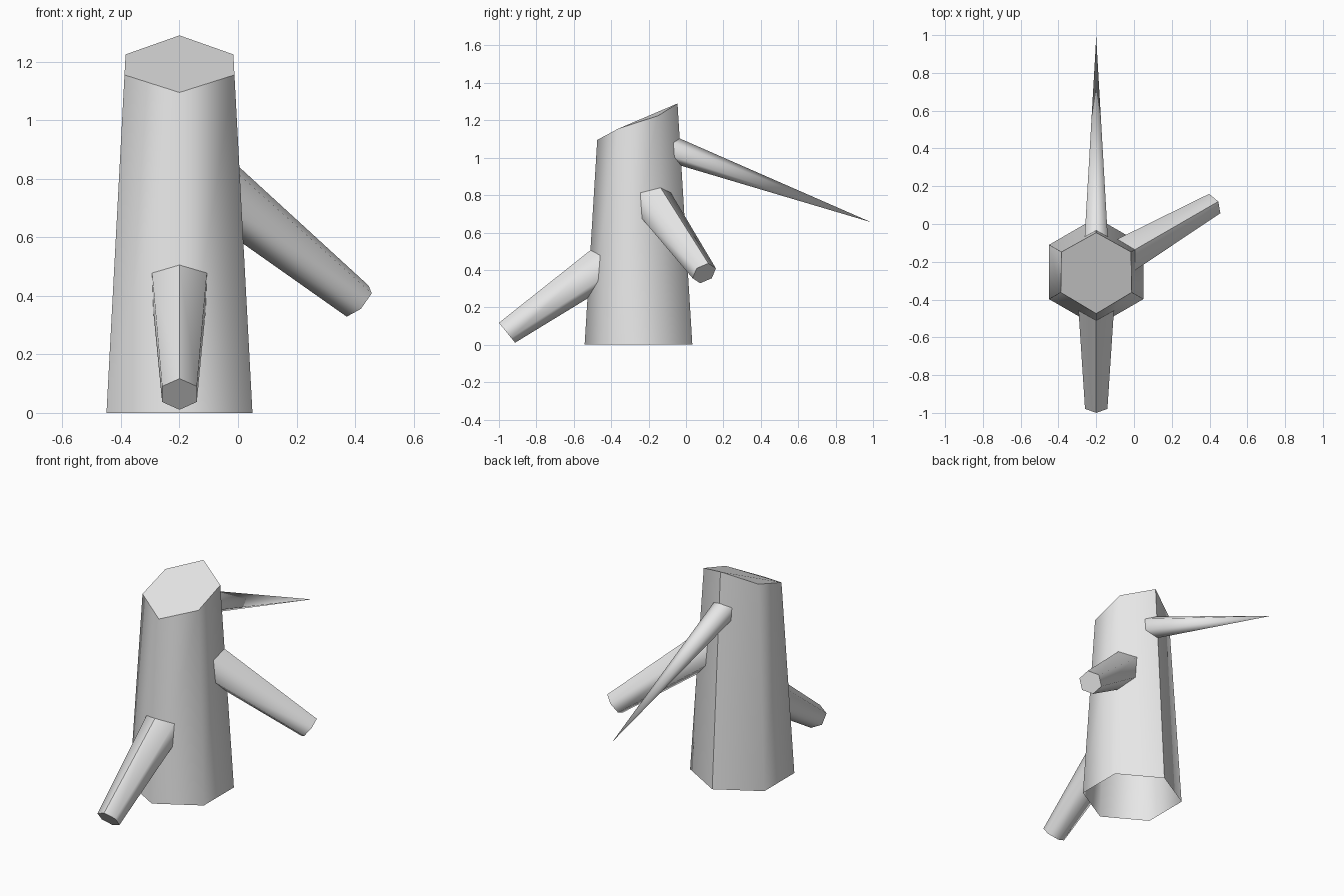
import bpy, bmesh
from math import sin, cos, pi, radians
from mathutils import Vector, Matrix

cube = bpy.data.objects.get("Cube")
if cube:
    bpy.data.objects.remove(cube)

AXIS = Vector((-0.2, -0.254, 0))      # centre line of the trunk
BASE_R, TAPER = 0.288, 0.0615         # radius at the ground, loss per unit of height

grey = bpy.data.materials.new("plain_grey")
grey.use_nodes = True
grey.diffuse_color = (0.8, 0.8, 0.8, 1)
grey.node_tree.nodes["Principled BSDF"].inputs["Base Color"].default_value = grey.diffuse_color


def loft(name, start, end, seam=None):
    """Six sides between two open rings, capped at the end, with one hard seam."""
    bm = bmesh.new()
    a = [bm.verts.new(p) for p in start]
    b = [bm.verts.new(p) for p in end]
    for i in range(6):
        j = (i + 1) % 6
        bm.faces.new((a[i], a[j], b[j], b[i])).smooth = True
    cap = bm.faces.new(b)
    for e in cap.edges:
        e.smooth = False
    if seam is not None:
        bm.edges.get((a[seam], b[seam])).smooth = False
    bmesh.ops.remove_doubles(bm, verts=bm.verts, dist=0.0005)
    bmesh.ops.recalc_face_normals(bm, faces=bm.faces)
    mesh = bpy.data.meshes.new(name)
    bm.to_mesh(mesh)
    bm.free()
    mesh.materials.append(grey)
    obj = bpy.data.objects.new(name, mesh)
    obj.location = AXIS
    bpy.context.collection.objects.link(obj)


def trunk_point(i, z):
    angle = i * pi / 3 - pi / 2
    r = BASE_R - TAPER * z
    return Vector((r * cos(angle), r * sin(angle), z))


def inside_trunk(p):
    limit = (BASE_R - TAPER * p.z) * cos(pi / 6)
    return all(p.x * cos(k * pi / 3) + p.y * sin(k * pi / 3) < limit for k in range(6))


def branch_ring(reach, height, radius, tilt):
    """Hexagon facing outward along +x, leaning down by the tilt."""
    up = Vector((sin(radians(tilt)), 0, cos(radians(tilt))))
    centre = Vector((reach, 0, height))
    return [centre + radius * (cos(k * pi / 3) * up + sin(k * pi / 3) * Vector((0, 1, 0)))
            for k in range(6)]


def branch(name, azimuth, root, tip, lift=0, seam=None):
    """Tapered branch whose root is trimmed to the trunk surface."""
    place = Matrix.Translation((0, 0, lift)) @ Matrix.Rotation(radians(azimuth), 4, 'Z')
    outer = [place @ p for p in branch_ring(*tip)]
    inner = [place @ p for p in branch_ring(*root)]
    trimmed = []
    for q, p in zip(inner, outer):
        lo, hi = 0.0, 1.0
        for _ in range(30):
            mid = (lo + hi) / 2
            if inside_trunk(q.lerp(p, mid)):
                lo = mid
            else:
                hi = mid
        trimmed.append(q.lerp(p, lo))
    loft(name, trimmed, outer, seam)


# Trunk: open below, slanted cut on top
cut_heights = (1.095, 1.155, 1.225, 1.29, 1.225, 1.155)
loft("trunk", [trunk_point(i, 0) for i in range(6)],
     [trunk_point(i, z) for i, z in enumerate(cut_heights)], seam=3)

# Two matching stub branches, turned and raised
for name, azimuth, lift in (("front_branch", -90, 0), ("left_branch", 30, 0.318)):
    branch(name, azimuth, (0, 0.555, 0.121, 35), (0.703, 0.064, 0.0685, 39), lift, seam=0)

# Long pointed branch at the back
branch("back_spike", 90, (0, 1.11, 0.082, 20), (1.244, 0.655, 0, 20))
